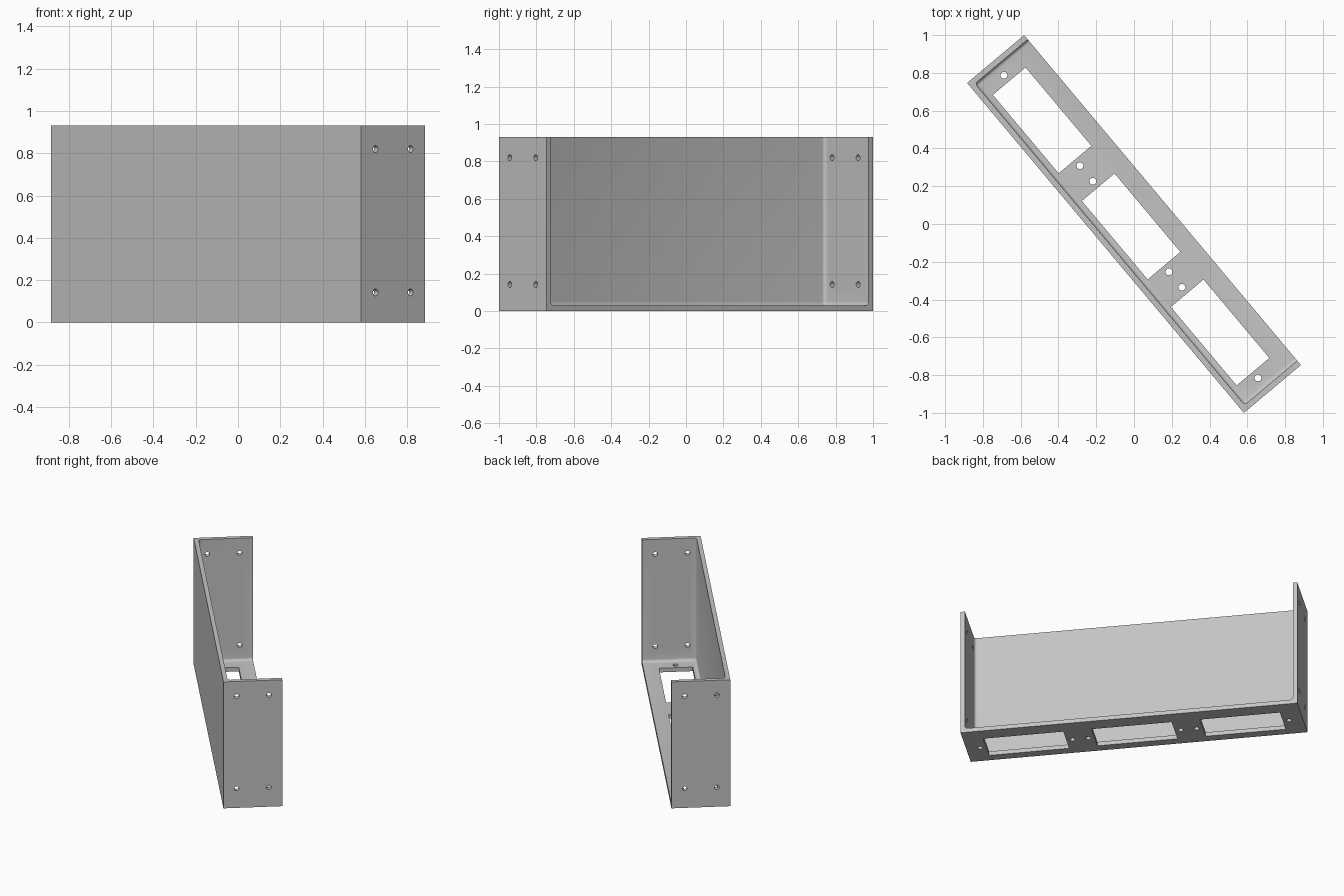
import bpy
import bmesh
from math import radians
from mathutils import Matrix, Vector

LENGTH, WIDTH, HEIGHT = 2.28, 0.394, 0.93
WALL, FILLET = 0.03, 0.02

if "Cube" in bpy.data.objects:
    bpy.data.objects.remove(bpy.data.objects["Cube"], do_unlink=True)

grey = bpy.data.materials.new("plain grey")
grey.use_nodes = True
grey.diffuse_color = (0.55, 0.55, 0.55, 1)
grey.node_tree.nodes["Principled BSDF"].inputs["Base Color"].default_value = grey.diffuse_color


def add_box(bm, low, high):
    low, high = Vector(low), Vector(high)
    place = Matrix.Translation((low + high) / 2) @ Matrix.Diagonal((*(high - low), 1))
    bmesh.ops.create_cube(bm, size=1, matrix=place)


def add_rod(bm, centre, radius, depth, turn=None):
    place = Matrix.Translation(centre) @ (turn or Matrix.Identity(4))
    bmesh.ops.create_cone(bm, cap_ends=True, segments=32, radius1=radius,
                          radius2=radius, depth=depth, matrix=place)


def make_object(name, bm):
    bmesh.ops.recalc_face_normals(bm, faces=bm.faces)
    mesh = bpy.data.meshes.new(name)
    bm.to_mesh(mesh)
    bm.free()
    obj = bpy.data.objects.new(name, mesh)
    bpy.context.collection.objects.link(obj)
    return obj


# Solid outer block
bm = bmesh.new()
add_box(bm, (-LENGTH / 2, -WIDTH / 2, 0), (LENGTH / 2, WIDTH / 2, HEIGHT))
bracket = make_object("open_bracket", bm)
bracket.data.materials.append(grey)

# Cavity open at the top and one long side, with rounded inner corners
bm = bmesh.new()
inner = LENGTH / 2 - WALL
add_box(bm, (-inner, WALL - WIDTH / 2, WALL), (inner, WIDTH, HEIGHT * 1.5))
bm.normal_update()
corners = [e for e in bm.edges
           if all(f.normal.y < 0.5 and f.normal.z < 0.5 for f in e.link_faces)]
bmesh.ops.bevel(bm, geom=corners, offset=FILLET, segments=5, profile=0.5, affect='EDGES')
cavity = make_object("cavity_cutter", bm)

# Three floor windows, each with a screw hole at both ends
bm = bmesh.new()
for x in (-0.733, 0, 0.733):
    add_box(bm, (x - 0.271, -0.133, -0.1), (x + 0.271, 0.093, 0.1))
    for side in (-1, 1):
        add_rod(bm, (x + side * 0.313, -0.021, 0), 0.018, 0.2)

# Four screw holes through each end plate
for y in (-0.108, 0.108):
    for z in (0.142, 0.82):
        add_rod(bm, (0, y, z), 0.016, LENGTH + 0.2, Matrix.Rotation(radians(90), 4, 'Y'))
holes = make_object("hole_cutter", bm)

# Cut the block and keep the finished mesh
for cutter in (cavity, holes):
    mod = bracket.modifiers.new(cutter.name, 'BOOLEAN')
    mod.operation = 'DIFFERENCE'
    mod.solver = 'EXACT'
    mod.object = cutter
graph = bpy.context.evaluated_depsgraph_get()
finished = bpy.data.meshes.new_from_object(bracket.evaluated_get(graph))
bracket.modifiers.clear()
bracket.data = finished
for cutter in (cavity, holes):
    bpy.data.objects.remove(cutter, do_unlink=True)

# Turn diagonally and smooth the rounded corners
bracket.rotation_euler.z = radians(-50)
bpy.ops.object.select_all(action='DESELECT')
bracket.select_set(True)
bpy.context.view_layer.objects.active = bracket
bpy.ops.object.shade_smooth_by_angle(angle=radians(30))
